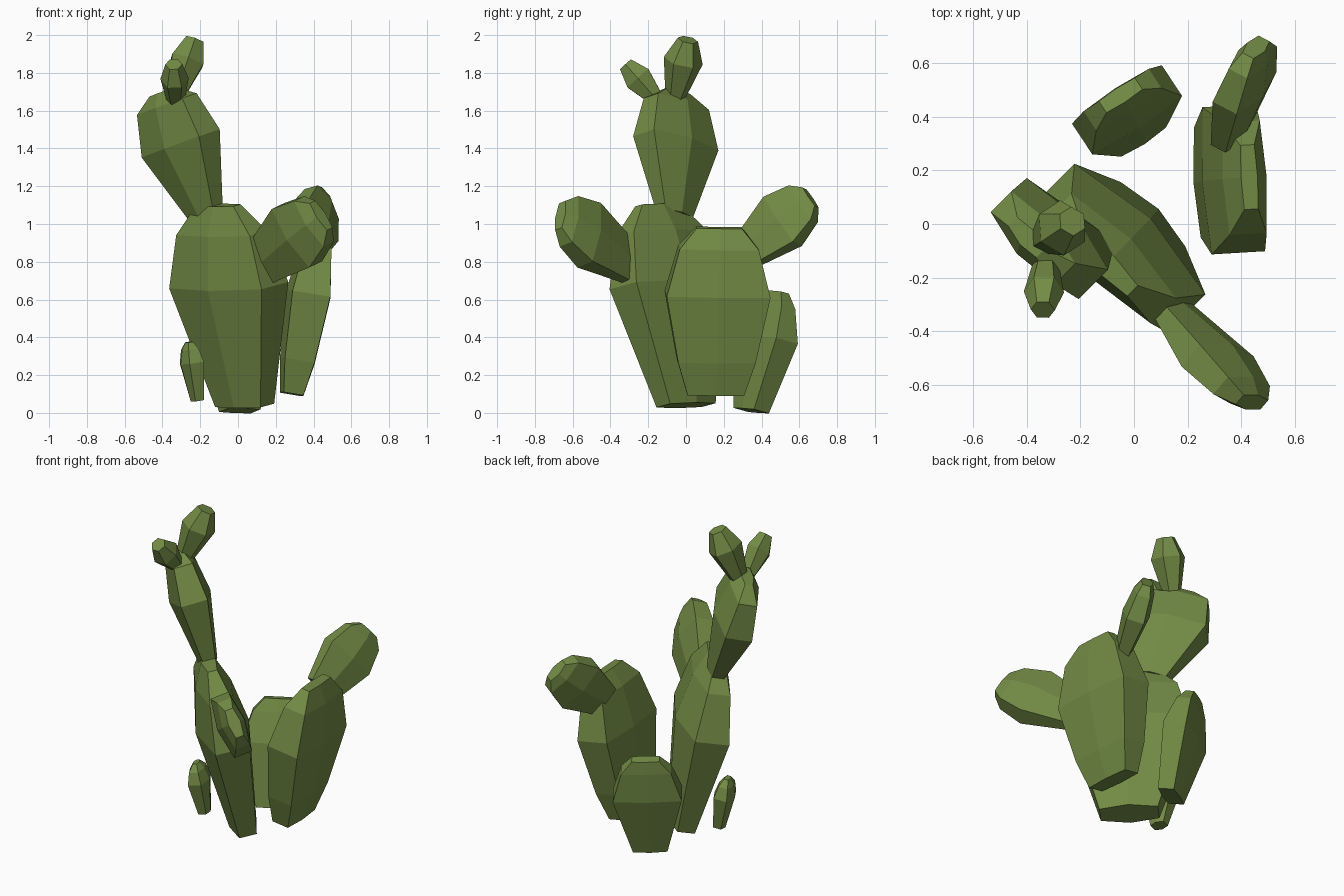
import bpy
import bmesh
import math
from mathutils import Vector

if "Cube" in bpy.data.objects:
    bpy.data.objects.remove(bpy.data.objects["Cube"])

green = bpy.data.materials.new("cactus_green")
green.diffuse_color = (0.17, 0.26, 0.06, 1)
green.use_nodes = True
green.node_tree.nodes["Principled BSDF"].inputs["Base Color"].default_value = green.diffuse_color

# six-sided cross-sections in (width, thickness) units
RIDGED = [(1, -.8), (1, .8), (0, 1.25), (-1, .8), (-1, -.8), (0, -1.25)]
BOXY = [(1, -.88), (1, .88), (0, 1.04), (-1, .88), (-1, -.88), (0, -1.04)]
ROUND = [(math.cos(i * math.pi / 3), math.sin(i * math.pi / 3)) for i in range(6)]


def pad(name, base, tip, wide, rings, section):
    """Loft rings of (fraction along centre line, half width, half thickness)."""
    base, tip = Vector(base), Vector(tip)
    axis = (tip - base).normalized()
    w = Vector(wide)
    w = (w - axis * w.dot(axis)).normalized()
    n = axis.cross(w)
    bm = bmesh.new()
    loops = []
    for f, hw, ht in rings:
        c = base.lerp(tip, f)
        loops.append([bm.verts.new(c + w * hw * a + n * ht * b) for a, b in section])
    k = len(section)
    for lo, hi in zip(loops, loops[1:]):
        for i in range(k):
            j = (i + 1) % k
            bm.faces.new((lo[i], lo[j], hi[j], hi[i]))
    bm.faces.new(loops[0][::-1])
    bm.faces.new(loops[-1])
    bmesh.ops.recalc_face_normals(bm, faces=bm.faces)
    mesh = bpy.data.meshes.new(name)
    bm.to_mesh(mesh)
    bm.free()
    mesh.materials.append(green)
    ob = bpy.data.objects.new(name, mesh)
    bpy.context.collection.objects.link(ob)
    return ob


# large pads rising from the ground
pad("main_pad", (.035, 0, .04), (-.105, -.15, 1.10), (1, -1, 0),
    [(0, .17, .065), (.6, .345, .128), (.86, .275, .085), (1, .14, .035)], RIDGED)
pad("right_pad", (.285, .155, .10), (.43, .175, .98), (.06, -1, 0),
    [(0, .15, .06), (.2, .205, .09), (.6, .275, .115), (.88, .21, .08), (1, .12, .03)], BOXY)
pad("back_pad", (.01, .345, .012), (-.05, .48, .64), (.83, .55, 0),
    [(0, .10, .055), (.6, .20, .08), (.88, .145, .05), (1, .08, .03)], BOXY)
pad("small_low_pad", (-.215, -.03, .065), (-.26, -.05, .375), (.3, -1, 0),
    [(0, .045, .03), (.65, .09, .05), (.88, .07, .035), (1, .03, .015)], RIDGED)

# pads growing on other pads
pad("upper_pad", (-.17, -.06, 1.05), (-.40, -.05, 1.70), (1, -1, 0),
    [(0, .10, .045), (.58, .235, .10), (.9, .185, .07), (1, .08, .03)], RIDGED)
pad("front_arm_pad", (.12, -.285, .785), (.44, -.665, 1.045), (-.11, .02, .18),
    [(0, .115, .03), (.6, .185, .07), (.88, .145, .055), (1, .085, .03)], RIDGED)
pad("back_arm_pad", (.36, .33, .86), (.455, .66, 1.14), (-.10, -.10, .17),
    [(0, .10, .04), (.55, .16, .065), (.88, .12, .05), (1, .065, .03)], RIDGED)

# round buds at the top
pad("tall_bud", (-.34, -.06, 1.66), (-.23, .01, 1.975), (0, 1, 0),
    [(0, .05, .05), (.65, .105, .10), (1, .055, .055)], ROUND)
pad("short_bud", (-.33, -.155, 1.66), (-.34, -.32, 1.845), (1, 0, 0),
    [(0, .05, .045), (.6, .075, .085), (1, .045, .045)], ROUND)
